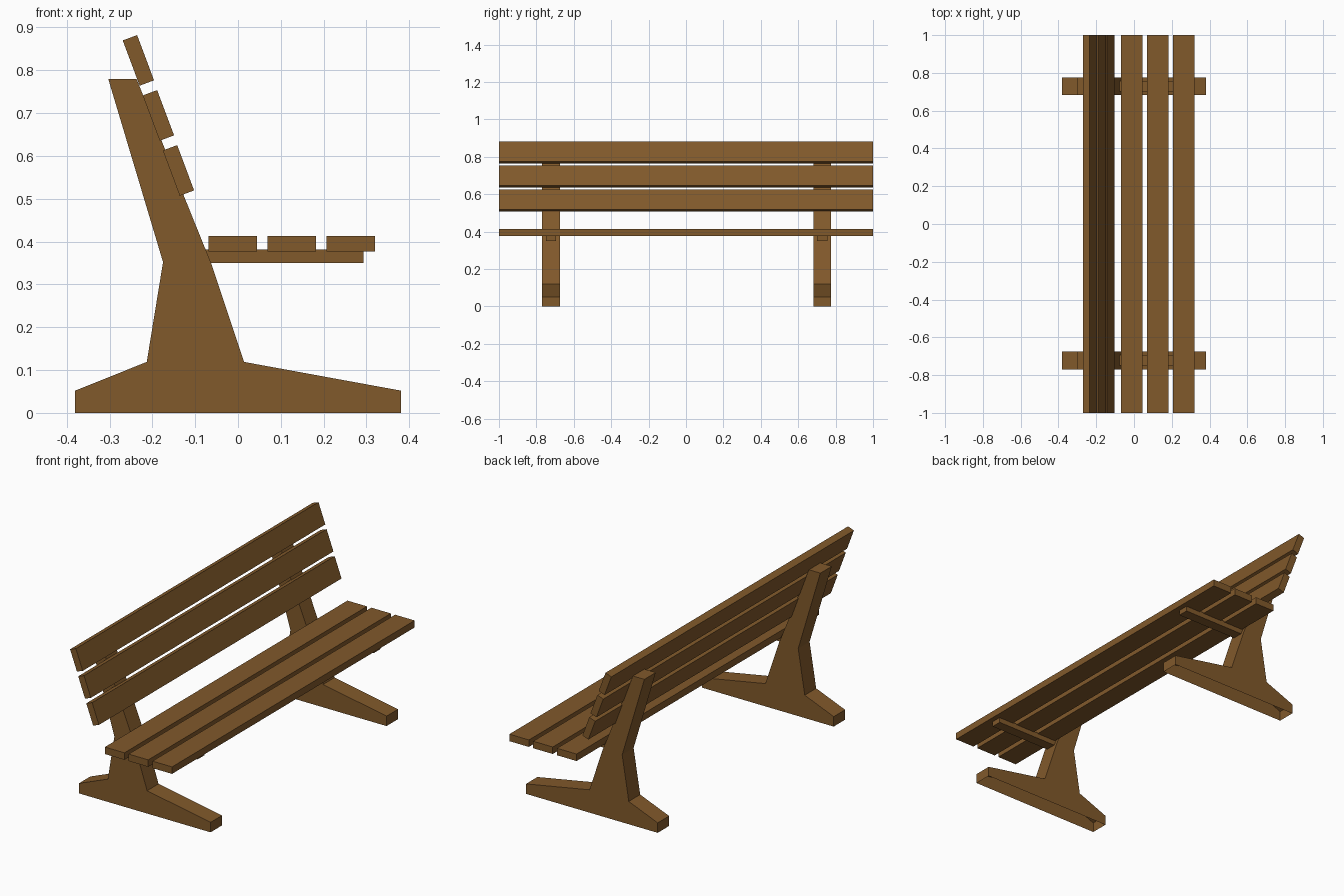
import bpy, bmesh, math

if "Cube" in bpy.data.objects:
    bpy.data.objects.remove(bpy.data.objects["Cube"])

wood = bpy.data.materials.new("brown_wood")
wood.diffuse_color = (0.22, 0.10, 0.024, 1)
wood.use_nodes = True
wood.node_tree.nodes["Principled BSDF"].inputs["Base Color"].default_value = wood.diffuse_color


def finish(name, bm):
    mesh = bpy.data.meshes.new(name)
    bm.to_mesh(mesh)
    bm.free()
    mesh.materials.append(wood)
    obj = bpy.data.objects.new(name, mesh)
    bpy.context.collection.objects.link(obj)
    return obj


def box(name, center, size, tilt=0.0):
    bm = bmesh.new()
    bmesh.ops.create_cube(bm, size=1)
    bmesh.ops.scale(bm, vec=size, verts=bm.verts)
    obj = finish(name, bm)
    obj.location = center
    obj.rotation_euler.y = tilt
    return obj


def extruded_leg(name, profile, y, width):
    bm = bmesh.new()
    face = bm.faces.new([bm.verts.new((x, y - width / 2, z)) for x, z in profile])
    ext = bmesh.ops.extrude_face_region(bm, geom=[face], use_keep_orig=True)
    moved = [v for v in ext["geom"] if isinstance(v, bmesh.types.BMVert)]
    bmesh.ops.translate(bm, vec=(0, width, 0), verts=moved)
    bmesh.ops.recalc_face_normals(bm, faces=bm.faces)
    # the underside of the foot is open
    under = [f for f in bm.faces if all(v.co.z < 1e-5 for v in f.verts)]
    bmesh.ops.delete(bm, geom=under, context='FACES_ONLY')
    return finish(name, bm)


# Side profile of foot, post and back support (x, z)
LEG = [(-0.38, 0), (0.38, 0), (0.38, 0.052), (0.014, 0.119), (-0.063, 0.35),
       (-0.237, 0.78), (-0.303, 0.78), (-0.175, 0.352), (-0.213, 0.119),
       (-0.38, 0.052)]

# Legs with the bracket that carries the seat
for side, y in (("near", -0.722), ("far", 0.729)):
    extruded_leg(f"leg_{side}", LEG, y, 0.094)
    box(f"seat_bracket_{side}", (0.104, y, 0.3655), (0.377, 0.055, 0.031))

# Seat slats
for i, x in enumerate((-0.012, 0.1255, 0.263)):
    box(f"seat_slat_{i + 1}", (x, 0, 0.395), (0.1128, 2, 0.0365))

# Tilted backrest slats, bottom to top
for i in range(3):
    box(f"back_slat_{i + 1}", (-0.139 - 0.0468 * i, 0, 0.566 + 0.1285 * i),
        (0.0358, 2, 0.1128), math.radians(-20.5))
